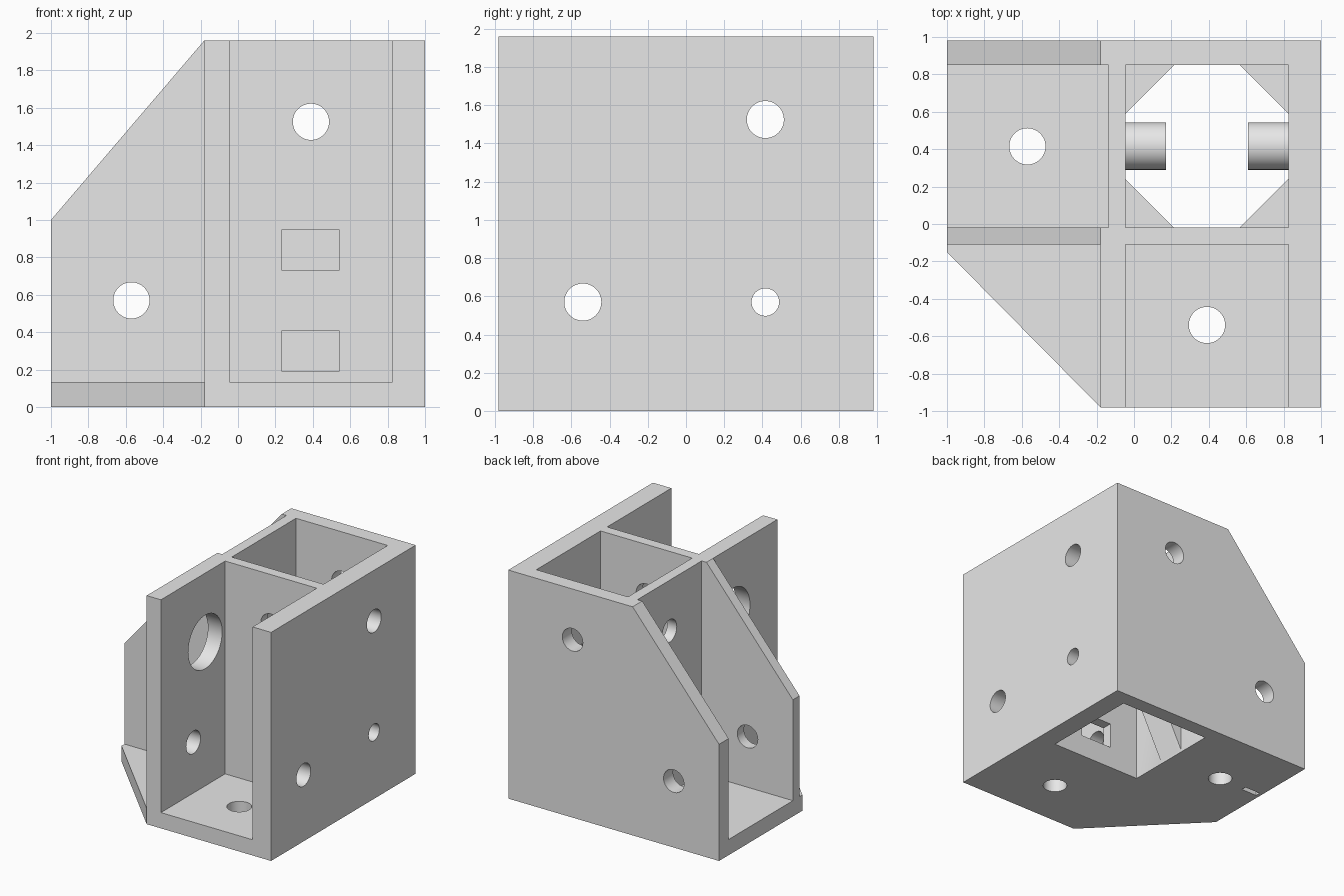
import bpy, bmesh, math
from mathutils import Vector, Matrix

old = bpy.data.objects.get("Cube")
if old:
    bpy.data.objects.remove(old)

grey = bpy.data.materials.new("plain_grey")
grey.use_nodes = True
grey.diffuse_color = (0.8, 0.8, 0.8, 1)
grey.node_tree.nodes["Principled BSDF"].inputs["Base Color"].default_value = (0.8, 0.8, 0.8, 1)

L, H, Y = 1.0, 1.96, 0.98        # half length, height, half depth
FLOOR = 0.135
X0, X1 = -0.045, 0.825           # pocket sides
Y0, Y1 = -0.02, 0.85             # rear pocket front and back
MID = -0.11                      # front of the dividing wall
SIDE = -0.18                     # outer face of the front channel


def finish(name, bm):
    bmesh.ops.recalc_face_normals(bm, faces=bm.faces)
    me = bpy.data.meshes.new(name)
    bm.to_mesh(me)
    bm.free()
    me.materials.append(grey)
    ob = bpy.data.objects.new(name, me)
    bpy.context.collection.objects.link(ob)
    return ob


def prism(name, pts, offset):
    """Extrude a 3D outline by an offset."""
    bm = bmesh.new()
    face = bm.faces.new([bm.verts.new(p) for p in pts])
    new = bmesh.ops.extrude_face_region(bm, geom=[face])["geom"]
    verts = [v for v in new if isinstance(v, bmesh.types.BMVert)]
    bmesh.ops.translate(bm, verts=verts, vec=Vector(offset))
    return finish(name, bm)


def box(name, x0, x1, y0, y1, z0, z1):
    pts = [(x0, y0, z0), (x1, y0, z0), (x1, y1, z0), (x0, y1, z0)]
    return prism(name, pts, (0, 0, z1 - z0))


def rod(name, axis, start, end, a, b, r):
    """Cylinder along an axis; a and b are the other two coordinates in order."""
    bm = bmesh.new()
    rot = {"x": Matrix.Rotation(math.pi / 2, 4, "Y"),
           "y": Matrix.Rotation(math.pi / 2, 4, "X"), "z": Matrix()}[axis]
    c = [a, b]
    c.insert("xyz".index(axis), (start + end) / 2)
    bmesh.ops.create_cone(bm, cap_ends=True, segments=48, radius1=r, radius2=r,
                          depth=end - start, matrix=Matrix.Translation(c) @ rot)
    return finish(name, bm)


def combine(target, tool, operation):
    mod = target.modifiers.new(operation, "BOOLEAN")
    mod.operation, mod.solver, mod.object = operation, "EXACT", tool
    bpy.context.view_layer.objects.active = target
    bpy.ops.object.modifier_apply(modifier=mod.name)
    bpy.data.objects.remove(tool)


# Rear block with sloped side, front block and base plate
body = prism("corner_bracket",
             [(-L, MID, 0), (L, MID, 0), (L, MID, H), (SIDE, MID, H), (-L, MID, 1)],
             (0, Y - MID, 0))
combine(body, box("front_block", SIDE, L, -Y, MID + 0.05, 0, H), "UNION")
combine(body, prism("base_plate",
                    [(-L, -0.15, 0), (SIDE, -Y, 0), (0.5, -Y, 0), (0.5, 0.5, 0), (-L, 0.5, 0)],
                    (0, 0, FLOOR)), "UNION")

# Three channels for square bars
combine(body, box("side_channel", -2, -0.135, Y0, Y1, FLOOR, 3), "DIFFERENCE")
combine(body, box("front_channel", X0, X1, -2, MID, FLOOR, 3), "DIFFERENCE")
combine(body, box("rear_shaft", X0, X1, Y0, Y1, -1, 3), "DIFFERENCE")

# Corner stops in the shaft: flat on top, tapering below
STOP, W, T, E = 1.09, 0.26, 0.37, 0.02
for cx, sx in ((X0, 1), (X1, -1)):
    for cy, sy in ((Y0, 1), (Y1, -1)):
        px, py = cx - sx * E, cy - sy * E
        reach = W + 2 * E
        bm = bmesh.new()
        v = [bm.verts.new(p) for p in ((px, py, STOP), (px + sx * reach, py, STOP),
                                       (px, py + sy * reach, STOP), (px, py, STOP - T))]
        for i in range(4):
            bm.faces.new(v[:i] + v[i + 1:])
        combine(body, finish("corner_stop", bm), "UNION")

# Bosses on the shaft walls with wedge supports
BY, BZ, BR, BL = 0.417, 0.57, 0.127, 0.215
for wall, s in ((X0, 1), (X1, -1)):
    back, tip = wall - s * 0.03, wall + s * BL
    wedge = prism("boss_support",
                  [(back, BY - BR, 0.02), (wall, BY - BR, 0.02), (tip, BY - BR, BZ - BR),
                   (tip, BY - BR, BZ), (back, BY - BR, BZ)], (0, 2 * BR, 0))
    combine(body, wedge, "UNION")
    combine(body, rod("boss", "x", min(back, tip), max(back, tip), BY, BZ, BR), "UNION")

# Screw holes: axis, start, end, the other two coordinates, radius
R = 0.097
holes = [("x", -2, 2, 0.415, 1.525, R), ("x", -2, 2, 0.415, BZ, 0.072),
         ("x", -2, 2, -0.54, BZ, R), ("x", -0.4, 0.2, -0.38, 1.37, 0.23),
         ("y", -2, 2, 0.39, 1.525, R), ("y", -2, 2, -0.57, BZ, R),
         ("z", -1, 1, 0.39, -0.54, R), ("z", -1, 1, -0.57, 0.415, R)]
for h in holes:
    combine(body, rod("hole", *h), "DIFFERENCE")

# Access windows in the dividing wall and a blind slot under the base
for z in (0.19, 0.73):
    combine(body, box("window", 0.235, 0.54, -0.3, 0.1, z, z + 0.22), "DIFFERENCE")
combine(body, box("slot", -0.97, -0.82, 0.395, 0.44, -0.1, 0.06), "DIFFERENCE")

# Flat walls, smooth bores
bpy.ops.object.select_all(action="DESELECT")
body.select_set(True)
bpy.context.view_layer.objects.active = body
bpy.ops.object.shade_smooth_by_angle(angle=math.radians(30))
